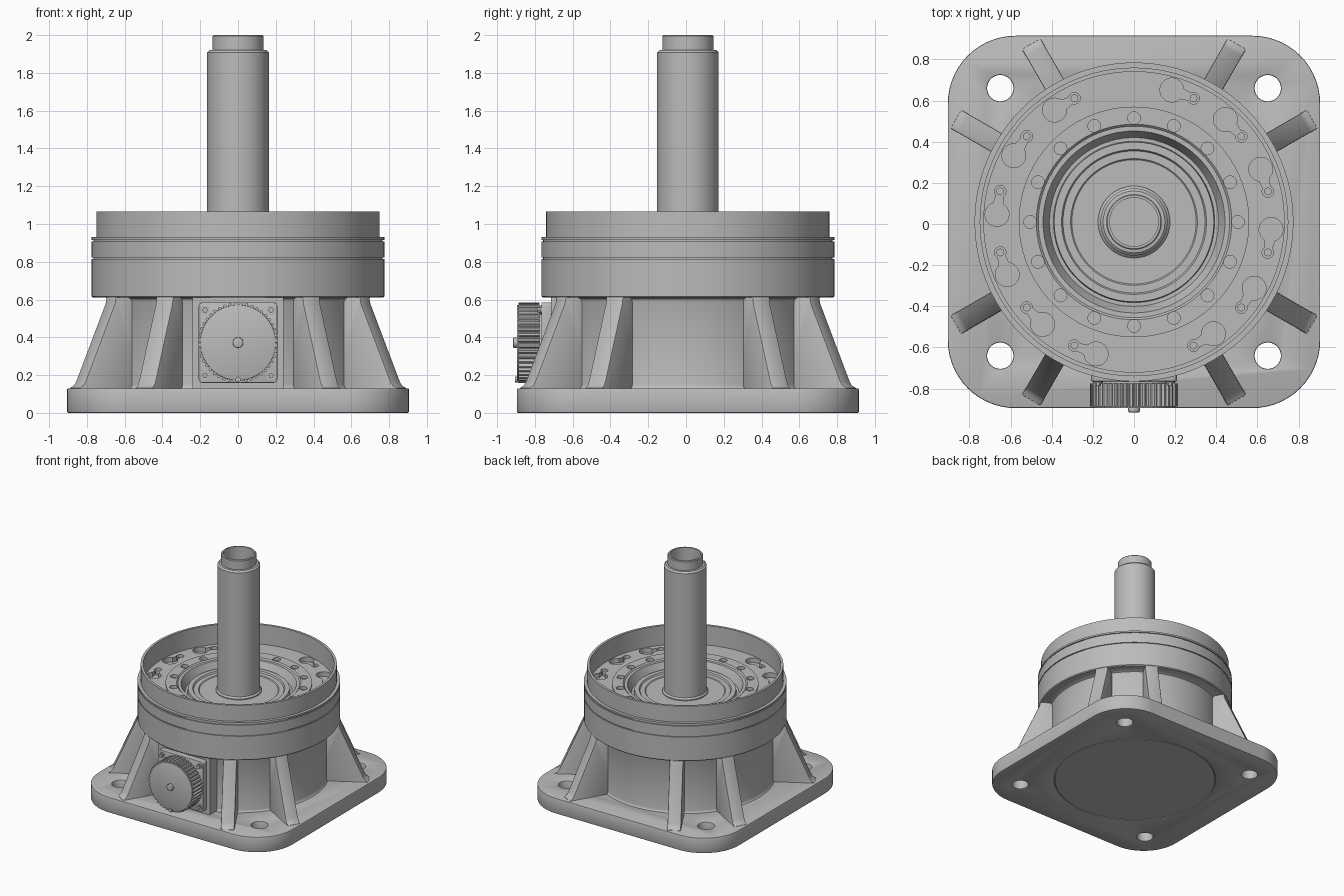
import bpy, bmesh
from math import radians, sin, cos, pi
from mathutils import Matrix, Vector

if "Cube" in bpy.data.objects:
    bpy.data.objects.remove(bpy.data.objects["Cube"])

AXIS = Matrix.Translation((0, 0.01, 0))
grey = bpy.data.materials.new("cast_grey")
grey.use_nodes = True
grey.diffuse_color = (0.5, 0.5, 0.5, 1)
grey.node_tree.nodes["Principled BSDF"].inputs["Base Color"].default_value = (0.5, 0.5, 0.5, 1)


def finish(bm, name):
    bmesh.ops.remove_doubles(bm, verts=bm.verts, dist=0.00001)
    bmesh.ops.recalc_face_normals(bm, faces=bm.faces)
    mesh = bpy.data.meshes.new(name)
    bm.to_mesh(mesh)
    bm.free()
    mesh.materials.append(grey)
    obj = bpy.data.objects.new(name, mesh)
    bpy.context.collection.objects.link(obj)
    return obj


def activate(obj):
    bpy.ops.object.select_all(action='DESELECT')
    obj.select_set(True)
    bpy.context.view_layer.objects.active = obj


def smooth(obj):
    activate(obj)
    bpy.ops.object.shade_smooth_by_angle(angle=radians(32))
    return obj


def lathe(name, profile, steps=96):
    """Spin a closed (radius, height) profile around the main axis."""
    bm = bmesh.new()
    verts = [bm.verts.new((r, 0, z)) for r, z in profile]
    edges = [bm.edges.new((a, b)) for a, b in zip(verts, verts[1:] + verts[:1])
             if a.co.x + b.co.x > 0]
    bmesh.ops.spin(bm, geom=verts + edges, cent=(0, 0, 0), axis=(0, 0, 1),
                   angle=2 * pi, steps=steps, use_merge=True)
    bm.transform(AXIS)
    return finish(bm, name)


def prism(bm, outline, low, high, matrix=Matrix()):
    """Extrude a flat outline between two heights, then place it."""
    rings = [[bm.verts.new(matrix @ Vector((x, y, h))) for x, y in outline] for h in (low, high)]
    bm.faces.new(rings[0][::-1])
    bm.faces.new(rings[1])
    n = len(outline)
    for i in range(n):
        j = (i + 1) % n
        bm.faces.new((rings[0][i], rings[0][j], rings[1][j], rings[1][i]))


def arc(x, y, r, start, end, n):
    angles = [radians(start + (end - start) * i / n) for i in range(n + 1)]
    return [(x + r * cos(a), y + r * sin(a)) for a in angles]


def circle(x, y, r, n=32):
    return arc(x, y, r, 0, 360, n)[:-1]


def rounded(wx, wy, r, n):
    """Rounded rectangle outline from half sizes."""
    points = []
    for sx, sy, start in ((1, 1, 0), (-1, 1, 90), (-1, -1, 180), (1, -1, 270)):
        points += arc(sx * (wx - r), sy * (wy - r), r, start, start + 90, n)
    return points


def cut(obj, cutter):
    mod = obj.modifiers.new("cut", 'BOOLEAN')
    mod.object = cutter
    mod.solver = 'EXACT'
    activate(obj)
    bpy.ops.object.modifier_apply(modifier=mod.name)
    bpy.data.objects.remove(cutter)


def bevel(obj, width, segments=2):
    mod = obj.modifiers.new("bevel", 'BEVEL')
    mod.width = width
    mod.segments = segments
    mod.limit_method = 'ANGLE'
    mod.angle_limit = radians(50)
    activate(obj)
    bpy.ops.object.modifier_apply(modifier=mod.name)


# Base plate with corner holes and a centre opening
bm = bmesh.new()
prism(bm, rounded(0.905, 0.905, 0.33, 14), 0, 0.13, AXIS)
base = finish(bm, "base_plate")
bm = bmesh.new()
for sx in (-1, 1):
    for sy in (-1, 1):
        prism(bm, circle(sx * 0.65, sy * 0.65, 0.064), -0.1, 0.3, AXIS)
prism(bm, circle(0, 0, 0.644, 96), -0.1, 0.3, AXIS)
cut(base, finish(bm, "base_cutter"))
bevel(base, 0.007)
smooth(base)

# Drum housing: lower cylinder, wide band with two grooves, thin open rim
housing = [(0, 0.003), (0.64, 0.003), (0.64, 0.125), (0.695, 0.125), (0.683, 0.137),
           (0.68, 0.15), (0.68, 0.585), (0.687, 0.602), (0.7, 0.61), (0.768, 0.61), (0.775, 0.617)]
for z in (0.815, 0.908):
    housing += [(0.775, z), (0.766, z), (0.766, z + 0.008), (0.775, z + 0.008)]
housing += [(0.775, 0.93), (0.75, 0.93), (0.75, 1.065), (0.73, 1.065), (0.73, 0.72), (0, 0.72)]
smooth(lathe("drum_housing", housing))

# Stepped inner plate
plate = lathe("inner_plate", [
    (0, 0.7), (0.731, 0.7), (0.731, 0.9), (0.56, 0.9), (0.56, 0.91), (0.475, 0.91),
    (0.465, 0.9), (0.442, 0.9), (0.41, 0.83), (0.392, 0.83), (0.388, 0.86), (0.352, 0.86),
    (0.345, 0.848), (0.308, 0.848), (0.302, 0.842), (0, 0.842)])
bm = bmesh.new()
# Keyhole pockets: large lobe, tapered neck, small screw lobe
start, span = 360 / 28, 0.113
keyhole = arc(0, 0, 0.058, 25, 335, 26) + arc(span, 0, 0.028, -140, 140, 16)
for k in range(14):
    if k in (3, 10):
        continue
    a = radians(start + k * 360 / 14)
    small = Vector((0.667 * cos(a), 0.667 * sin(a), 0))
    b = a + radians(9.7)
    large = Vector((0.667 * cos(b), 0.667 * sin(b), 0))
    d = small - large
    turn = Vector((1, 0)).angle_signed(d.to_2d())
    prism(bm, keyhole, 0.86, 1.0, AXIS @ Matrix.Translation(large) @ Matrix.Rotation(-turn, 4, 'Z'))
for k in range(16):
    a = k * pi / 8
    prism(bm, circle(0.505 * cos(a), 0.505 * sin(a), 0.031, 20), 0.885, 1.0, AXIS)
cut(plate, finish(bm, "pocket_cutter"))
smooth(plate)

# Screw heads in the small lobes
bm = bmesh.new()
for k in range(14):
    if k not in (3, 10):
        a = radians(start + k * 360 / 14)
        prism(bm, circle(0.667 * cos(a), 0.667 * sin(a), 0.019, 12), 0.85, 0.88, AXIS)
smooth(finish(bm, "plate_screws"))

# Hollow central shaft
smooth(lathe("central_shaft", [
    (0, 0.82), (0.175, 0.82), (0.175, 0.85), (0.163, 0.862), (0.163, 1.908), (0.15, 1.92),
    (0.135, 1.922), (0.135, 1.995), (0.13, 2.0), (0.118, 2.0), (0.118, 0.95), (0, 0.95)], 64))

# Eight sloping ribs in pairs around each corner
profile = [(0.6, 0.12), (1.0, 0.12), (1.0, 0.133), (0.975, 0.145), (0.96, 0.17),
           (0.782, 0.578), (0.775, 0.615), (0.6, 0.615)]
upright = Matrix.Rotation(pi / 2, 4, 'X')
bm = bmesh.new()
for quarter in range(4):
    for side in (30, 60):
        turn = Matrix.Rotation(radians(quarter * 90 + side), 4, 'Z')
        prism(bm, profile, -0.052, 0.052, AXIS @ turn @ upright)
ribs = finish(bm, "ribs")
bevel(ribs, 0.006)
smooth(ribs)

# Front control unit: boss, plate, screws and ribbed knob
FRONT = Matrix.Translation((0, 0, 0.372)) @ upright


def front_part(name, outlines, low, high, width=0):
    part = bmesh.new()
    for outline in outlines:
        prism(part, outline, low, high, FRONT)
    obj = finish(part, name)
    if width:
        bevel(obj, width)
    return smooth(obj)


front_part("front_boss", [rounded(0.24, 0.243, 0.004, 1)], 0.6, 0.715)
front_part("mounting_plate", [rounded(0.208, 0.213, 0.02, 4)], 0.71, 0.765, 0.004)
corners = [(sx * 0.175, sy * 0.173) for sx in (-1, 1) for sy in (-1, 1)]
front_part("plate_washers", [circle(x, y, 0.024, 20) for x, y in corners], 0.76, 0.772)
front_part("plate_bolts", [circle(x, y, 0.015, 6) for x, y in corners], 0.76, 0.785)
teeth = 44
knurl = []
for i in range(teeth):
    for step, r in ((0, 0.2), (0.25, 0.213), (0.6, 0.213), (0.85, 0.2)):
        a = 2 * pi * (i + step) / teeth
        knurl.append((r * cos(a), r * sin(a)))
front_part("knob", [knurl], 0.775, 0.888)
front_part("knob_collar", [circle(0, 0, 0.19, 64)], 0.76, 0.78)
front_part("knob_face", [circle(0, 0, 0.2, 64)], 0.88, 0.895, 0.004)
front_part("knob_centre_pin", [circle(0, 0, 0.028, 24)], 0.89, 0.915, 0.005)
front_part("knob_index_pin", [circle(0, -0.195, 0.015, 16)], 0.87, 0.905)
